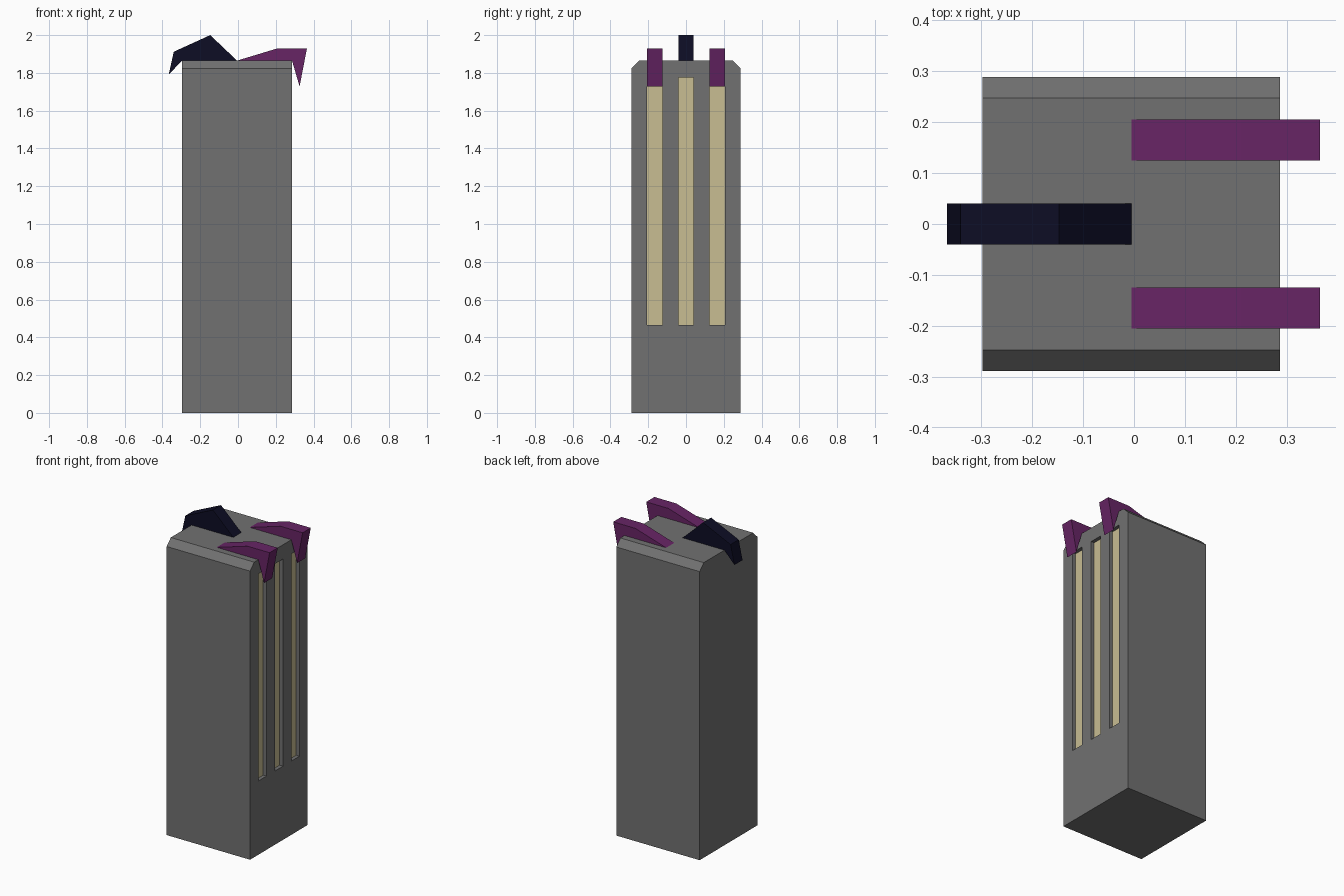
import bpy, bmesh
from mathutils import Vector

if "Cube" in bpy.data.objects:
    bpy.data.objects.remove(bpy.data.objects["Cube"])


def material(name, rgb):
    m = bpy.data.materials.new(name)
    m.diffuse_color = (*rgb, 1)
    m.use_nodes = True
    m.node_tree.nodes["Principled BSDF"].inputs["Base Color"].default_value = m.diffuse_color
    return m


GREY = material("grey", (0.165, 0.165, 0.165))
PURPLE = material("purple", (0.136, 0.018, 0.13))
NAVY = material("navy", (0.004, 0.004, 0.018))
TAN = material("tan", (0.58, 0.51, 0.29))


def prism(name, points, direction, mat):
    """Extrude a closed 3D outline along a direction."""
    bm = bmesh.new()
    face = bm.faces.new([bm.verts.new(p) for p in points])
    ext = bmesh.ops.extrude_face_region(bm, geom=[face], use_keep_orig=True)
    moved = [g for g in ext["geom"] if isinstance(g, bmesh.types.BMVert)]
    bmesh.ops.translate(bm, verts=moved, vec=Vector(direction))
    bmesh.ops.recalc_face_normals(bm, faces=bm.faces[:])
    mesh = bpy.data.meshes.new(name)
    bm.to_mesh(mesh)
    bm.free()
    obj = bpy.data.objects.new(name, mesh)
    bpy.context.collection.objects.link(obj)
    if mat:
        mesh.materials.append(mat)
    return obj


def box(name, x0, x1, y0, y1, z0, z1, mat):
    outline = [(x0, y0, z0), (x0, y1, z0), (x0, y1, z1), (x0, y0, z1)]
    return prism(name, outline, (x1 - x0, 0, 0), mat)


X0, X1, W, TOP = -0.297, 0.286, 0.288, 1.865
DEPTH, HALF = 0.025, 0.041
ROWS = (-0.165, 0, 0.165)

# Tower body with two chamfered top edges
profile = [(-W, 0), (W, 0), (W, 1.824), (0.247, TOP), (-0.247, TOP), (-W, 1.824)]
body = prism("tower_body", [(X0, y, z) for y, z in profile], (X1 - X0, 0, 0), GREY)

# Three recessed slots in the right side, each with a tan panel
for i, y in enumerate(ROWS):
    cutter = box("slot_cutter", X1 - DEPTH, X1 + 0.1, y - HALF, y + HALF, 0.466, 1.775, GREY)
    mod = body.modifiers.new("slot", "BOOLEAN")
    mod.operation, mod.solver, mod.object = "DIFFERENCE", "EXACT", cutter
    bpy.context.view_layer.objects.active = body
    bpy.ops.object.modifier_apply(modifier=mod.name)
    bpy.data.objects.remove(cutter)
    box(f"slot_panel_{i + 1}", X1 - DEPTH - 0.002, X1 - DEPTH + 0.002,
        y - HALF, y + HALF, 0.466, 1.775, TAN)


def claw(name, outline, y, mat):
    prism(name, [(x, y - 0.0405, z) for x, z in outline], (0, 0.081, 0), mat)


# Two fingers over the right edge, one thumb over the left edge
finger = [(-0.005, TOP), (0.21, 1.93), (0.365, 1.93), (0.326, 1.728), (X1, TOP)]
claw("front_finger", finger, ROWS[0], PURPLE)
claw("back_finger", finger, ROWS[2], PURPLE)
thumb = [(-0.005, TOP), (-0.147, 2.0), (-0.34, 1.912), (-0.367, 1.79), (X0, TOP)]
claw("thumb", thumb, 0, NAVY)
